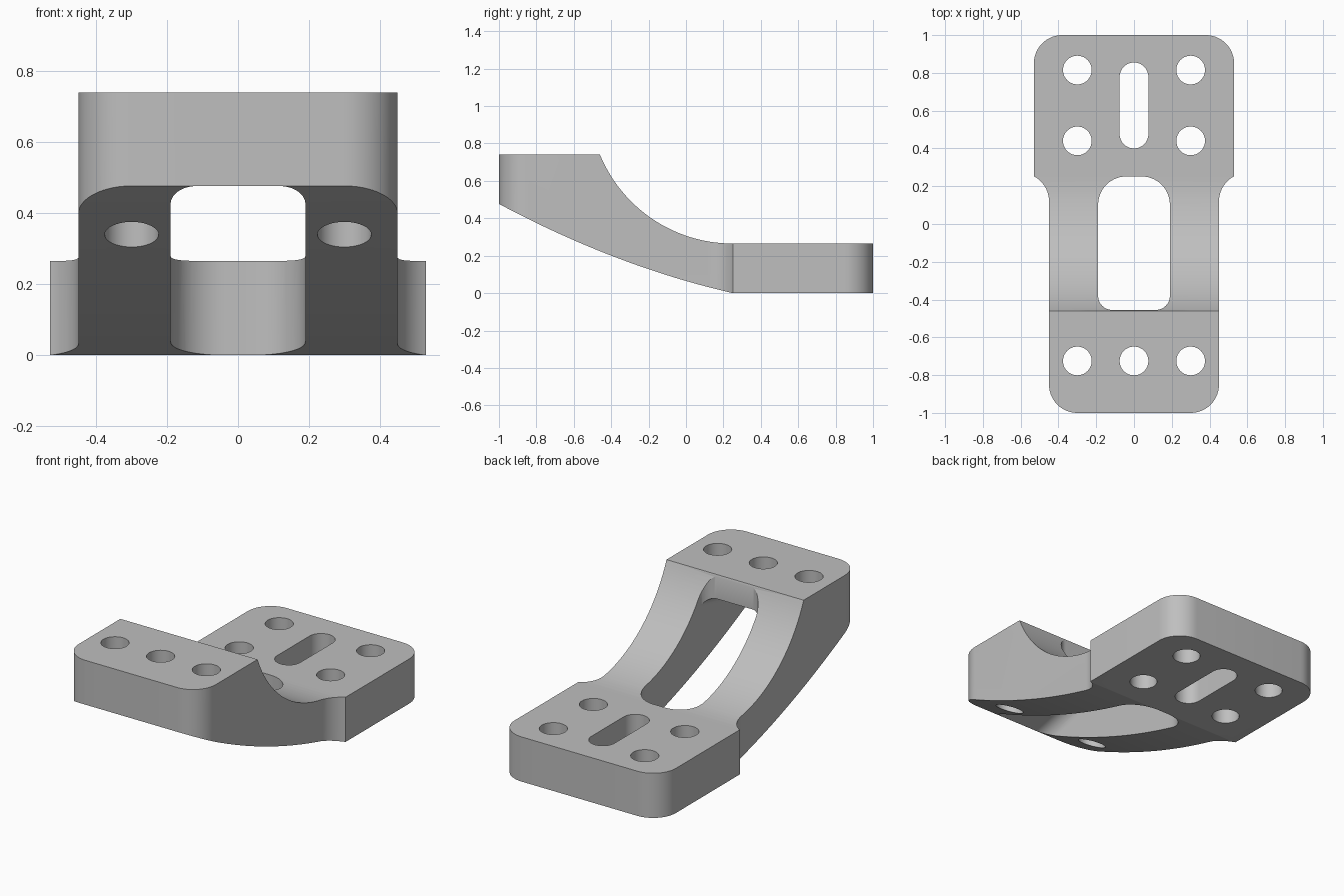
import bpy, bmesh, math
from mathutils import Vector

cube = bpy.data.objects.get("Cube")
if cube:
    bpy.data.objects.remove(cube, do_unlink=True)

SEG = 14


def prism(name, outline, place, lo, hi):
    """Extrude a 2D outline between two depths; place maps (u, v, depth) to xyz."""
    bm = bmesh.new()
    ends = [[bm.verts.new(place(u, v, d)) for u, v in outline] for d in (lo, hi)]
    n = len(outline)
    bm.faces.new(ends[0])
    bm.faces.new(ends[1])
    for i in range(n):
        j = (i + 1) % n
        bm.faces.new((ends[0][i], ends[0][j], ends[1][j], ends[1][i]))
    bmesh.ops.recalc_face_normals(bm, faces=bm.faces[:])
    mesh = bpy.data.meshes.new(name)
    bm.to_mesh(mesh)
    bm.free()
    obj = bpy.data.objects.new(name, mesh)
    bpy.context.scene.collection.objects.link(obj)
    return obj


def arc(cx, cy, r, start, end, n=SEG):
    angles = [math.radians(start + (end - start) * i / n) for i in range(n + 1)]
    return [(cx + r * math.cos(a), cy + r * math.sin(a)) for a in angles]


def rounded_box(half, low, high, r_low, r_high):
    """Counter-clockwise rectangle with its own radius at each end."""
    right = [(half, low)]
    if r_low:
        right = arc(half - r_low, low + r_low, r_low, -90, 0)
    right += arc(half - r_high, high - r_high, r_high, 0, 90)
    return mirrored(right)


def mirrored(right):
    return right + [(-x, y) for x, y in reversed(right) if x > 1e-5]


def combine(target, cutter, operation):
    mod = target.modifiers.new("cut", 'BOOLEAN')
    mod.operation = operation
    mod.solver = 'EXACT'
    mod.object = cutter
    bpy.context.view_layer.objects.active = target
    bpy.ops.object.modifier_apply(modifier=mod.name)
    bpy.data.objects.remove(cutter, do_unlink=True)


def upright(u, v, d):
    return Vector((u, v, d))


def sideways(u, v, d):
    return Vector((d, u, v))


# Side profile: curved underside, low rear pad, swept top, high front pad
def underside(y):
    return 0.065 - 0.29 * y + 0.122 * y * y


bottom_ys = [-1.1 + 1.35 * i / 30 for i in range(30)]
profile = [(y, underside(y)) for y in bottom_ys]
profile += [(0.25, 0), (1.1, 0), (1.1, 0.265)]
radius = 0.768
sweep = math.degrees(math.asin(0.71 / radius))
profile += arc(0.25, 0.265 + radius, radius, -90, -90 - sweep, 32)
profile += [(-1.1, 0.74)]
bracket = prism("bracket", profile, sideways, -0.8, 0.8)

# Plan outline: rounded front, narrow legs, wider rounded rear pad
half_plan = arc(0.30, -0.85, 0.15, -90, 0)
half_plan += arc(0.60, 0.12, 0.15, 180, 118)
half_plan += arc(0.38, 0.85, 0.15, 0, 90)
half_plan = [(min(x, 0.53), y) for x, y in half_plan]
plan = prism("plan_cutter", mirrored(half_plan), upright, -0.3, 1.1)
combine(bracket, plan, 'INTERSECT')

# Window between the legs
window = prism("window_cutter", rounded_box(0.19, -0.455, 0.252, 0.075, 0.15),
               upright, -0.3, 1.1)
combine(bracket, window, 'DIFFERENCE')


# Relief under the front pad, with a sloping round-cornered ceiling
def sloped(u, v, d):
    return Vector((u, d, v + 0.476 + 0.225 * (d + 1)))


relief = prism("relief_cutter", rounded_box(0.19, -0.9, 0, 0, 0.072),
               sloped, -1.1, -0.37)
combine(bracket, relief, 'DIFFERENCE')

# Adjustment slot in the rear pad
slot = prism("slot_cutter", rounded_box(0.076, 0.40, 0.855, 0.0759, 0.0759),
             upright, -0.3, 1.1)
combine(bracket, slot, 'DIFFERENCE')

# Bolt holes
holes = [(x, -0.725) for x in (-0.3, 0, 0.3)]
holes += [(x, y) for x in (-0.3, 0.3) for y in (0.44, 0.815)]
for x, y in holes:
    hole = prism("hole_cutter", arc(x, y, 0.076, 0, 360, 40)[:-1], upright, -0.3, 1.1)
    combine(bracket, hole, 'DIFFERENCE')

# Material and shading
grey = bpy.data.materials.new("plain grey")
grey.use_nodes = True
colour = (0.52, 0.52, 0.52, 1)
grey.diffuse_color = colour
grey.node_tree.nodes["Principled BSDF"].inputs["Base Color"].default_value = colour
bracket.data.materials.clear()
bracket.data.materials.append(grey)
for face in bracket.data.polygons:
    face.material_index = 0

bpy.ops.object.select_all(action='DESELECT')
bracket.select_set(True)
bpy.context.view_layer.objects.active = bracket
bpy.ops.object.shade_smooth_by_angle(angle=math.radians(25))
